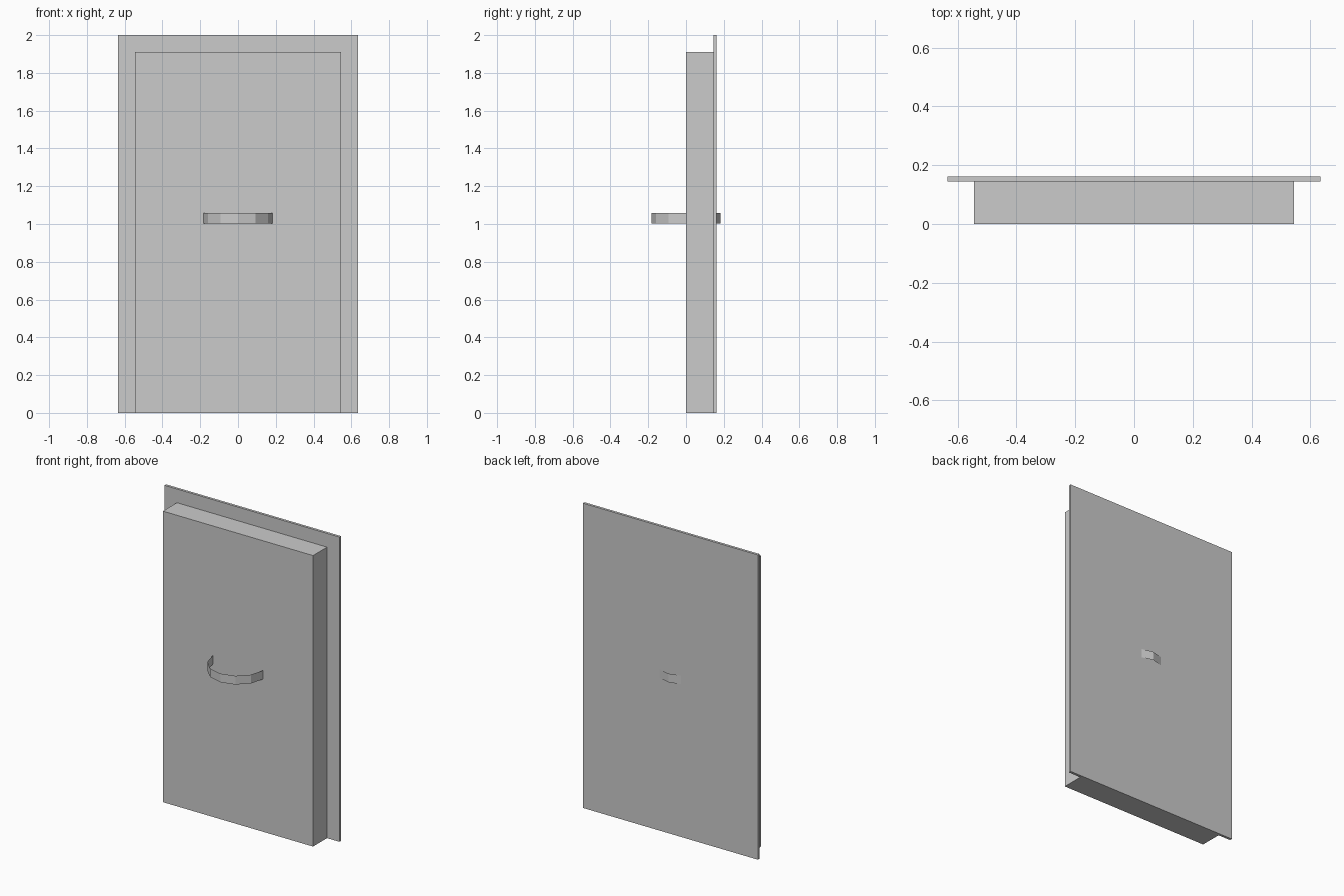
import bpy
import bmesh
import math
from mathutils import Matrix

if "Cube" in bpy.data.objects:
    bpy.data.objects.remove(bpy.data.objects["Cube"])


def make_object(name, bm):
    mesh = bpy.data.meshes.new(name)
    bm.to_mesh(mesh)
    bm.free()
    obj = bpy.data.objects.new(name, mesh)
    bpy.context.collection.objects.link(obj)
    return obj


def box(name, half_width, y0, y1, height):
    bm = bmesh.new()
    size = Matrix.Diagonal((2 * half_width, y1 - y0, height, 1))
    place = Matrix.Translation((0, (y0 + y1) / 2, height / 2))
    bmesh.ops.create_cube(bm, size=1, matrix=place @ size)
    return make_object(name, bm)


# Thick door slab in front, wider thin plate behind it
box("door_slab", 0.545, 0.0, 0.145, 1.91)
box("back_plate", 0.635, 0.145, 0.162, 2.0)

# Handle: open, paper-thin 12-sided band passing through the door
bm = bmesh.new()
bmesh.ops.create_cone(bm, cap_ends=False, segments=12, radius1=0.183,
                      radius2=0.183, depth=0.057,
                      matrix=Matrix.Translation((0, 0, 1.031)))
make_object("handle_band", bm)
